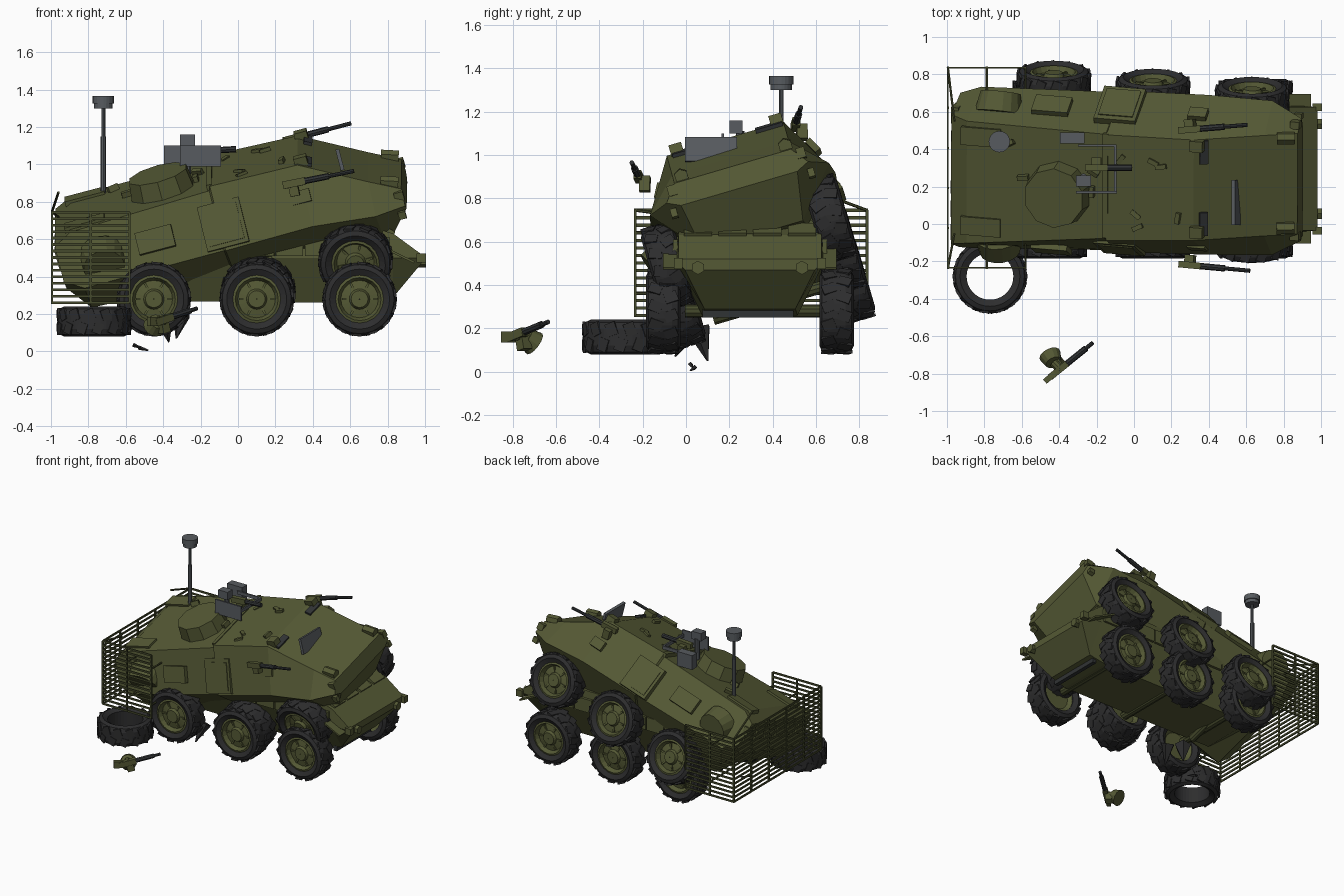
import bpy, bmesh, math, random
from mathutils import Vector as V, Matrix as Mx

if "Cube" in bpy.data.objects:
    bpy.data.objects.remove(bpy.data.objects["Cube"])

random.seed(4)
I = Mx.Identity(4)


def material(name, c):
    m = bpy.data.materials.new(name)
    m.diffuse_color = (*c, 1)
    m.use_nodes = True
    m.node_tree.nodes["Principled BSDF"].inputs["Base Color"].default_value = m.diffuse_color
    return m


OLIVE = material("olive_paint", (0.09, 0.1, 0.035))
CAGE = material("dark_olive", (0.06, 0.068, 0.025))
RUBBER = material("black_rubber", (0.026, 0.026, 0.027))
GREY = material("grey_metal", (0.095, 0.105, 0.115))
GUN = material("gunmetal", (0.03, 0.033, 0.035))


def part(name, mat, build, M=I):
    bm = bmesh.new()
    build(bm)
    bmesh.ops.recalc_face_normals(bm, faces=bm.faces)
    me = bpy.data.meshes.new(name)
    bm.to_mesh(me)
    bm.free()
    me.materials.append(mat)
    return place(name, me, M)


def place(name, me, M):
    ob = bpy.data.objects.new(name, me)
    ob.matrix_world = M
    bpy.context.collection.objects.link(ob)
    return ob


def box(bm, c, s, R=I):
    bmesh.ops.create_cube(bm, size=1, matrix=Mx.Translation(c) @ R @ Mx.Diagonal((*s, 1)))


def rod(bm, p, q, r, r2=None, n=10):
    p, q = V(p), V(q)
    d = q - p
    M = Mx.Translation((p + q) / 2) @ d.to_track_quat('Z', 'Y').to_matrix().to_4x4()
    bmesh.ops.create_cone(bm, cap_ends=True, segments=n, radius1=r,
                          radius2=r if r2 is None else r2, depth=d.length, matrix=M)


def loft(bm, secs):
    # each section: x, y shift, half profile (y, z) from floor to roof
    rings = []
    for x, dy, prof in secs:
        pts = [(y, z) for y, z in prof] + [(-y, z) for y, z in reversed(prof)]
        rings.append([bm.verts.new((x, y + dy, z)) for y, z in pts])
    n = len(rings[0])
    for a, b in zip(rings, rings[1:]):
        for i in range(n):
            bm.faces.new((a[i], a[(i + 1) % n], b[(i + 1) % n], b[i]))
    bm.faces.new(rings[0])
    bm.faces.new(rings[-1])


def lathe(bm, prof, n, closed):
    # spin (radius, y) points about the y axis
    rings = [[bm.verts.new((r * math.cos(t), y, r * math.sin(t))) for r, y in prof]
             for t in (2 * math.pi * i / n for i in range(n))]
    m = len(prof)
    for i in range(n):
        a, b = rings[i], rings[(i + 1) % n]
        for j in range(m if closed else m - 1):
            k = (j + 1) % m
            bm.faces.new((a[j], a[k], b[k], b[j]))


# wheel meshes, outer side towards -y
def tyre(bm):
    lathe(bm, [(.125, -.06), (.16, -.08), (.184, -.068), (.195, -.04), (.195, .04),
               (.184, .068), (.16, .08), (.125, .06)], 36, True)
    for i in range(14):
        for s in (-1, 1):
            R = Mx.Rotation(2 * math.pi * (i + s * .25) / 14, 4, 'Y')
            box(bm, R @ V((.192, s * .036, 0)), (.012, .06, .05),
                R @ Mx.Rotation(s * .35, 4, 'X'))


def hub(bm):
    lathe(bm, [(.002, -.062), (.045, -.062), (.055, -.042), (.1, -.034), (.115, -.066),
               (.128, -.062), (.128, .055), (.1, .03), (.002, .03)], 20, False)
    for i in range(6):
        R = Mx.Rotation(math.pi * i / 3, 4, 'Y')
        box(bm, R @ V((.075, -.04, 0)), (.04, .014, .012), R)


tyre_me = part("loose_tyre", RUBBER, tyre, Mx.Translation((-.77, -.28, .16)) @ Mx.Rotation(math.pi / 2, 4, 'X')).data
hub_me = None


def wheel(name, M):
    global hub_me
    place(name + "_tyre", tyre_me, M)
    if hub_me is None:
        hub_me = part(name + "_hub", OLIVE, hub, M).data
    else:
        place(name + "_hub", hub_me, M)


# frame of the tilted upper body (rolled, pitched nose up)
X = V((.964, -.079, .254)).normalized()
Z = X.cross(V((.004, .955, .28))).normalized()
Y = Z.cross(X)
UP = Mx.Translation((.1, .37, .468)) @ Mx((X, Y, Z)).transposed().to_4x4()
LOW = Mx.Translation((.1, .295, .28))

for body, M, tracks in (("lower", LOW, (.40, .40)), ("upper", UP, (.43, .352))):
    for i, x in enumerate((.55, 0, -.55)):
        for s, track in zip((-1, 1), tracks):
            torn = body == "upper" and s < 0
            if torn and i == 2:              # this wheel has come off
                continue
            R = I if s < 0 else Mx.Rotation(math.pi, 4, 'Z')
            wheel(f"{body}_wheel_{i + 1}_{'left' if s > 0 else 'right'}",
                  M @ Mx.Translation((x, s * track, -.04 if torn and i else 0)) @ R)
    part(body + "_axles", CAGE, lambda bm: [rod(bm, (x, -.3, 0), (x, .33, 0), .03) for x in (.55, 0, -.55)], M)

# lower hull with wedge nose
part("lower_hull", OLIVE, lambda bm: loft(bm, [
    (-.86, 0, [(.2, .08), (.3, .2), (.28, .34)]),
    (-.72, 0, [(.22, -.01), (.33, .22), (.32, .36)]),
    (.6, 0, [(.22, -.02), (.34, .22), (.33, .39)]),
    (.73, 0, [(.21, .01), (.34, .22), (.33, .35)]),
    (.88, 0, [(.30, .19), (.33, .22), (.33, .24)])]), LOW)


def lower_trim(bm):
    for i in range(9):                       # side band panels
        for s in (-1, 1):
            box(bm, (-.6 + i * .155, s * .345, .28), (.145, .02, .10))
    for s in (-1, 1):                        # nose lugs, fenders and lamps
        box(bm, (.88, s * .33, .22), (.05, .04, .05))
        box(bm, (.69, s * .36, .27), (.34, .08, .012), Mx.Rotation(.45, 4, 'Y'))
        rod(bm, (.8, s * .24, .2), (.905, s * .24, .2), .032, n=6)
    for i in range(4):
        box(bm, (.69, -.24 + i * .16, .37), (.1, .13, .03), Mx.Rotation(.5, 4, 'Y'))


part("lower_hull_trim", OLIVE, lower_trim, LOW)
part("front_belly_bar", GUN, lambda bm: box(bm, (.68, -.01, -.01), (.03, .42, .04)), LOW)

# tilted upper hull, stepped at the seam
part("upper_hull", OLIVE, lambda bm: loft(bm, [
    (-.98, -.075, [(.36, .26), (.43, .32), (.36, .50)]),
    (-.88, -.07, [(.36, .12), (.45, .26), (.34, .55)]),
    (-.11, -.03, [(.27, .05), (.44, .25), (.29, .55)]),
    (-.10, -.03, [(.28, .04), (.45, .25), (.295, .575)]),
    (.38, -.01, [(.27, .0), (.445, .25), (.28, .555)]),
    (.72, -.01, [(.24, -.02), (.43, .21), (.28, .365)]),
    (.88, -.01, [(.28, .17), (.34, .20), (.28, .28)])]), UP)


def upper_trim(bm):
    tilt = math.atan2(.16, .30)
    for s in (-1, 1):
        R = Mx.Rotation(s * tilt, 4, 'X')
        box(bm, (-.08, s * .385 - .02, .37), (.23, .05, .25), R)    # side door box
        box(bm, (-.08, s * .40 - .02, .375), (.19, .03, .20), R)
        box(bm, (.36, s * .37, .40), (.10, .03, .07), R)            # vision block
        box(bm, (-.45, s * .40 - .05, .40), (.2, .03, .12), R)
        box(bm, (.86, s * .31, .25), (.05, .04, .05))               # nose lugs
        box(bm, (.85, s * .33, .15), (.04, .03, .04))
        rod(bm, (.78, s * .25, .335), (.87, s * .25, .305), .034, n=6)  # lamps
        rod(bm, (-.75, s * .34 - .06, .38), (-.75, s * .44 - .06, .34), .13, .11, n=16)  # drums
        box(bm, (-.8, s * .25 - .06, .55), (.22, .1, .03))
        box(bm, (.4, s * .24, .56), (.07, .06, .05))
    rod(bm, (-.37, -.09, .54), (-.37, -.09, .65), .18, .165, n=10)  # turret ring
    box(bm, (-.105, -.02, .565), (.03, .58, .03))                   # seam rib
    for i in range(6):                                              # rear plate blocks
        box(bm, (-.97, -.38 + i * .13, .42), (.04, .09, .1))
    for i in range(14):                                             # buckled scraps
        R = Mx.Rotation(random.uniform(0, 3), 4, 'Z') @ Mx.Rotation(random.uniform(-.4, .4), 4, 'X')
        box(bm, (random.uniform(-.9, .3), random.uniform(-.26, .2), .56), (.06, .025, .04), R)


part("upper_hull_trim", OLIVE, upper_trim, UP)
part("hatch_slots", GUN, lambda bm: [box(bm, (.43, y, .535), (.045, .13, .02), Mx.Rotation(.5, 4, 'Y'))
                                     for y in (-.2, .2)], UP)


# sensor mast
def mast(bm):
    x, y = -.72, .44
    rod(bm, (x, y, .78), (x, y, 1.15), .016)
    rod(bm, (x, y, 1.14), (x, y, 1.31), .011)
    rod(bm, (x, y, 1.30), (x, y, 1.325), .05, n=20)
    rod(bm, (x, y, 1.325), (x, y, 1.365), .057, n=20)


part("sensor_mast", GREY, mast)


# grey roof station and windscreen plate
def station(bm):
    box(bm, (-.33, .46, 1.045), (.13, .06, .11))
    box(bm, (-.2, .17, 1.045), (.22, .012, .11))
    box(bm, (-.1, .30, 1.06), (.012, .25, .025))
    box(bm, (-.2, .42, 1.06), (.2, .012, .025))
    box(bm, (-.27, .23, 1.13), (.08, .06, .06))
    rod(bm, (-.27, .25, .95), (-.27, .25, 1.11), .02)


part("roof_station", GREY, station)
part("windscreen_plate", GREY, lambda bm: box(bm, (.545, .115, 1.025), (.02, .24, .115), Mx.Rotation(-.25, 4, 'Y')))


# machine guns: mount and barrel
def gun(name, p, q):
    p, q = V(p), V(q)
    d = (q - p).normalized()

    def barrel(bm):
        rod(bm, p, q, .011, n=8)
        rod(bm, p + d * .05, p + d * .19, .017, n=8)

    def mount(bm):
        R = d.to_track_quat('X', 'Z').to_matrix().to_4x4()
        box(bm, p, (.12, .035, .04), R)
        box(bm, p + V((0, .03, -.035)), (.05, .05, .07), R)
    part(name + "_barrel", GUN, barrel)
    part(name + "_mount", OLIVE, mount)


gun("left_gun", (.3, .505, 1.14), (.605, .53, 1.22))
gun("right_gun", (.30, -.22, .90), (.62, -.25, .965))
gun("roof_gun", (-.2, .3, 1.07), (-.04, .3, 1.08))
gun("loose_gun", (-.40, -.78, .17), (-.22, -.635, .23))
part("loose_turret", OLIVE, lambda bm: [rod(bm, (-.45, -.70, .13), (-.43, -.74, .16), .06, .045, 14),
                                        rod(bm, (-.43, -.74, .16), (-.39, -.78, .17), .025),
                                        box(bm, (-.45, -.82, .16), (.07, .03, .05), Mx.Rotation(.7, 4, 'Z'))])


# slat armour round the rear
def cage(bm):
    x0, x1, y0, y1, lo, hi = -.995, -.58, -.235, .835, .26, .745
    xm, ym, h = (x0 + x1) / 2, (y0 + y1) / 2, (lo + hi) / 2
    for i in range(15):
        z = lo + (hi - lo) * i / 14
        for y in (y0, y1):
            box(bm, (xm, y, z), (x1 - x0, .008, .014))
        box(bm, (x0, ym, z), (.008, y1 - y0, .014))
    for y in (y0, y1):
        for x in (x0, xm, x1):
            box(bm, (x, y, h), (.012, .012, hi - lo))
    for i in range(1, 5):
        box(bm, (x0, y0 + (y1 - y0) * i / 5, h), (.012, .012, hi - lo))
    for z in (.36, .64):                     # brackets to the hull
        for x in (xm, x1):
            for y, d in ((y0, .25), (y1, -.3)):
                rod(bm, (x, y, z), (x, y + d, z), .007, n=6)
    rod(bm, (x0, y1, hi), (-.96, .55, .85), .007, n=6)
    rod(bm, (x0, y0, hi), (-.96, -.05, .72), .007, n=6)


part("slat_cage", CAGE, cage)


# torn rubber and ground scraps
def scraps(bm):
    for p, q in (((-.56, .02, .035), (-.52, .03, .02)), ((-.53, .04, .02), (-.48, .02, .006))):
        rod(bm, p, q, .012, .004, n=4)
    rod(bm, (-.4, .06, .2), (-.37, .1, .05), .06, .004, n=5)
    rod(bm, (-.3, .02, .2), (-.33, -.05, .07), .05, .004, n=5)


part("ground_scraps", RUBBER, scraps)
